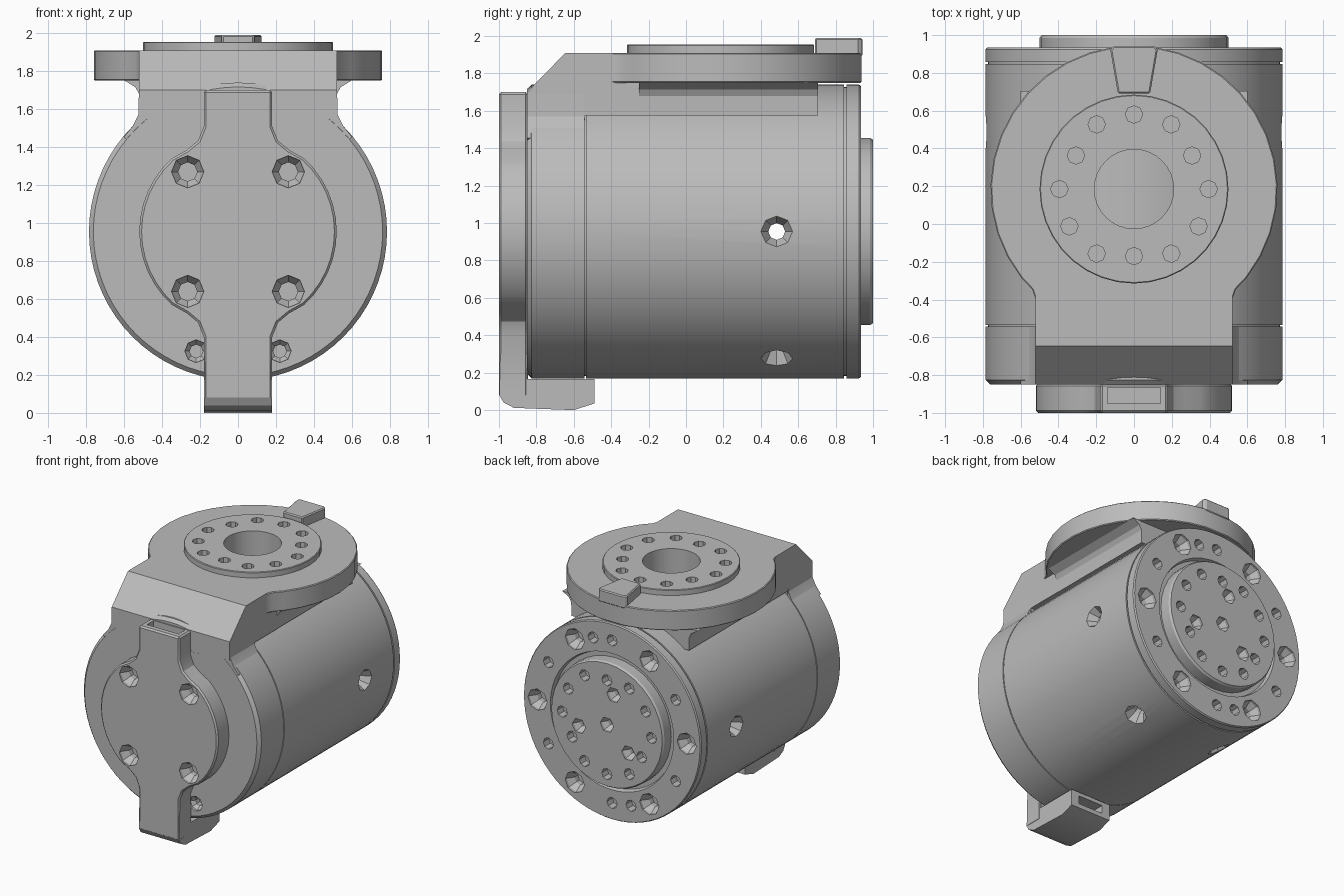
import bpy, bmesh, math
from mathutils import Matrix, Vector

if "Cube" in bpy.data.objects:
    bpy.data.objects.remove(bpy.data.objects["Cube"])

grey = bpy.data.materials.new("machined_grey")
grey.diffuse_color = (0.5, 0.5, 0.5, 1)
grey.use_nodes = True
grey.node_tree.nodes["Principled BSDF"].inputs["Base Color"].default_value = grey.diffuse_color

CZ = 0.955                    # height of the barrel axis
RY = 0.185                    # y of the top mount centre
AX_Y = Matrix.Translation((0, 0, CZ)) @ Matrix.Rotation(-math.pi / 2, 4, 'X')   # local z -> world +y
AX_FRONT = Matrix.Rotation(math.pi / 2, 4, 'X')                                 # local z -> world -y


def polar(r, deg):
    a = math.radians(deg)
    return r * math.cos(a), r * math.sin(a)


def add_lathe(bm, profile, segs, mat):
    """Capped solid of revolution from (radius, height) pairs."""
    rings = [[bm.verts.new(mat @ Vector((*polar(r, 360 * i / segs), h))) for i in range(segs)]
             for r, h in profile]
    for a, b in zip(rings, rings[1:]):
        for i in range(segs):
            j = (i + 1) % segs
            bm.faces.new((a[i], a[j], b[j], b[i]))
    bm.faces.new(rings[0][::-1])
    bm.faces.new(rings[-1])


def add_prism(bm, outline, lo, hi, place):
    """Extrude a 2D outline between lo and hi; place(u, v, w) gives the 3D point."""
    a, b = [[bm.verts.new(place(u, v, w)) for u, v in outline] for w in (lo, hi)]
    n = len(a)
    for i in range(n):
        j = (i + 1) % n
        bm.faces.new((a[i], a[j], b[j], b[i]))
    bm.faces.new(a[::-1])
    bm.faces.new(b)


XY = lambda u, v, w: (u, v, w)
XZ = lambda u, v, w: (u, w, v)
YZ = lambda u, v, w: (w, u, v)


def mirrored(half):
    return half + [(-x, y) for x, y in reversed(half)]


def box(x, y0, y1, z0, z1):
    bm = bmesh.new()
    add_prism(bm, [(-x, y0), (x, y0), (x, y1), (-x, y1)], z0, z1, XY)
    return bm


def lathe(*args):
    bm = bmesh.new()
    add_lathe(bm, *args)
    return bm


def prism(*args):
    bm = bmesh.new()
    add_prism(bm, *args)
    return bm


def holes(places, profile, segs=8):
    bm = bmesh.new()
    for m in places:
        add_lathe(bm, profile, segs, m)
    return bm


def make(name, bm):
    bmesh.ops.recalc_face_normals(bm, faces=bm.faces)
    me = bpy.data.meshes.new(name)
    bm.to_mesh(me)
    bm.free()
    ob = bpy.data.objects.new(name, me)
    bpy.context.collection.objects.link(ob)
    return ob


def part(name, bm, cuts=(), bevel=0):
    ob = make(name, bm)
    if bevel:
        m = ob.modifiers.new("bevel", 'BEVEL')
        m.width, m.segments, m.limit_method = bevel, 1, 'ANGLE'
        m.angle_limit = math.radians(50)
    cutters = [make("cutter", c) for c in cuts]
    for c in cutters:
        c.hide_render = True
        m = ob.modifiers.new("cut", 'BOOLEAN')
        m.operation, m.solver, m.object = 'DIFFERENCE', 'EXACT', c
    bpy.context.view_layer.update()
    me = bpy.data.meshes.new_from_object(ob.evaluated_get(bpy.context.evaluated_depsgraph_get()))
    ob.modifiers.clear()
    ob.data = me
    for c in cutters:
        bpy.data.objects.remove(c)
    me.materials.clear()
    me.materials.append(grey)
    bpy.ops.object.select_all(action='DESELECT')
    ob.select_set(True)
    bpy.context.view_layer.objects.active = ob
    bpy.ops.object.shade_smooth_by_angle(angle=math.radians(25))
    return ob


# Hole shapes: local z = 0 is the surface, going inward along -z
BIG = [(0.085, 0.02), (0.085, -0.02), (0.05, -0.07), (0.05, -0.11)]
SMALL = [(0.045, 0.02), (0.045, -0.07)]
T = Matrix.Translation


def on_back(r, deg, y):
    x, z = polar(r, deg)
    return T((-x, y, CZ + z)) @ Matrix.Rotation(-math.pi / 2, 4, 'X')


def on_front(x, z, y):
    return T((x, y, z)) @ AX_FRONT


# Barrel with seam groove, rear rim, hollow core, radial and rear holes
radial = [T((0, 0.485, CZ)) @ Matrix.Rotation(math.radians(a), 4, 'Y') @ T((0, 0, 0.785))
          for a in (90, 150, 210, 270)]
part("barrel", lathe([(0.785, -0.535), (0.785, 0.846), (0.772, 0.846), (0.772, 0.858),
                      (0.785, 0.858), (0.785, 0.925), (0.778, 0.935), (0.545, 0.935),
                      (0.535, 0.90)], 72, AX_Y),
     [lathe([(0.67, -0.48), (0.67, 0.75)], 48, AX_Y),
      holes(radial, [(0.095, 0.03), (0.085, 0), (0.045, -0.07), (0.045, -0.2)]),
      holes([on_back(0.66, a, 0.935) for a in range(0, 360, 60)], BIG),
      holes([on_back(0.65, a, 0.935) for a in (30, 90, 105, 150, 210, 270, 285, 330)], SMALL)])

# Rear output disc
part("rear_disc", lathe([(0.5, 0.88), (0.5, 0.985), (0.49, 1.0)], 36, AX_Y),
     [holes([on_back(0.355 if a % 120 == 90 else 0.395, a, 1.0) for a in range(0, 360, 30)], SMALL),
      holes([on_back(0.26, a, 1.0) for a in (77, 197, 317)] + [on_back(0, 0, 1.0)],
            [(0.06, 0.02), (0.06, -0.02), (0.035, -0.06), (0.035, -0.09)], 6)])

# Front flange
flange_bolts = [on_front(sx * 0.22, CZ + sz * 0.63, -0.85) for sx in (-1, 1) for sz in (-1, 1)]
part("front_flange", lathe([(0.762, -0.85), (0.785, -0.825), (0.785, -0.543), (0.772, -0.543),
                            (0.772, -0.53)], 72, AX_Y),
     [holes(flange_bolts, [(0.06, 0.02), (0.06, -0.02), (0.035, -0.05), (0.035, -0.09)])])

# Front cover: disc blending into a vertical strap
side = [(0.18, 0.07), (0.18, 0.40), (0.21, 0.475), (0.27, 0.525)]
side += [(x, CZ + z) for x, z in (polar(0.52, a) for a in range(-48, 49, 8))]
side += [(x, 2 * CZ - z) for x, z in reversed(side[1:4])] + [(0.18, 1.70)]
cover_bolts = [on_front(sx * 0.265, CZ + sz * 0.315, -1.0) for sx in (-1, 1) for sz in (-1, 1)]
part("front_cover", prism(mirrored(side), -1.0, -0.845, XZ),
     [holes(cover_bolts, BIG), box(0.14, -0.95, -0.865, 1.55, 1.8)], bevel=0.012)

# Hook under the barrel
part("cable_hook", prism([(-0.992, 0.3), (-0.998, 0.08), (-0.975, 0.04), (-0.92, 0.012),
                          (-0.6, 0.0), (-0.49, 0.035), (-0.49, 0.165), (-0.85, 0.165),
                          (-0.85, 0.3)], -0.178, 0.178, YZ),
     [box(0.11, -0.75, -0.4, 0.07, 0.135)])

# Top mounting: plate, neck, saddle, ring
bore = lambda: lathe([(0.21, 1.5), (0.21, 2.1)], 32, T((0, RY, 0)))
top_holes = lambda: holes(
    [T((*(Vector(polar(0.355 if a % 120 == 30 else 0.395, a)) + Vector((0, RY))), 1.955))
     for a in range(0, 360, 30)], [(0.046, 0.02), (0.046, -0.12)])
edge = [(0.52, -0.60), (0.52, -0.40), (0.54, -0.345)]
edge += [(x, RY + y) for x, y in (polar(0.76, a) for a in range(-38, 83, 10))]
part("top_plate", prism(mirrored(edge), 1.75, 1.91, XY), [bore(), top_holes()], bevel=0.006)
part("neck_block", prism([(-0.85, 1.55), (-0.85, 1.70), (-0.645, 1.91), (-0.60, 1.91),
                          (-0.24, 1.91), (-0.24, 1.575), (-0.54, 1.575), (-0.54, 1.55)],
                         -0.522, 0.522, YZ), [bore(), top_holes()])
part("neck_gusset", prism(mirrored([(0.45, 1.3), (0.60, 1.455), (0.555, 1.51), (0.525, 1.57),
                                    (0.522, 1.69)]), -0.849, -0.543, XZ))
part("saddle", prism(mirrored([(0.52, 1.575), (0.522, 1.68), (0.54, 1.715), (0.60, 1.752)]),
                     -0.25, 0.705, XZ), [bore()])
part("mount_ring", lathe([(0.5, 1.90), (0.5, 1.95), (0.495, 1.955)], 36, T((0, RY, 0))),
     [bore(), top_holes()])

# Locating key on the plate's rear edge
part("locating_key", prism(mirrored([(0.085, 0.69), (0.125, 0.92), (0.11, 0.943)]), 1.89, 1.99, XY),
     bevel=0.008)
